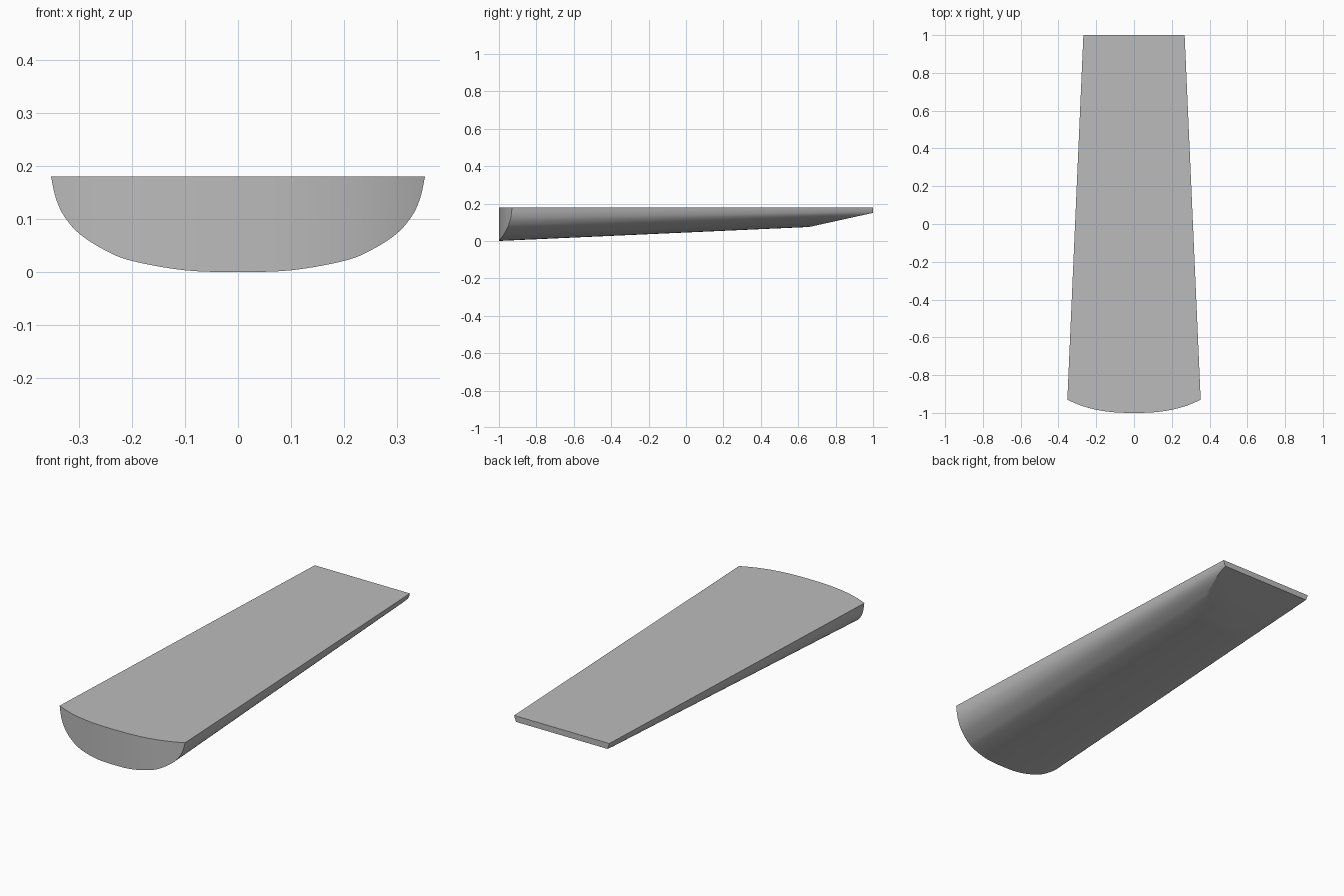
import bpy
import bmesh
import math
from mathutils import Vector

if "Cube" in bpy.data.objects:
    bpy.data.objects.remove(bpy.data.objects["Cube"], do_unlink=True)

TOP = 0.18
RINGS = 10
STEPS = 5

# Half cross-sections (x, z) at the front and the back, from centre to rim
FRONT = [(0, 0), (0.1, 0.003), (0.2, 0.02), (0.25, 0.039), (0.3, 0.07),
         (0.331, 0.105), (0.347, 0.14), (0.356, TOP)]
BACK = [(0, 0.09), (0.086, 0.092), (0.163, 0.105), (0.202, 0.117), (0.235, 0.132),
        (0.254, 0.147), (0.263, 0.164), (0.268, TOP)]


def smooth_section(half):
    """Mirror a half section and resample it as a smooth curve."""
    pts = [Vector((-x, z)) for x, z in reversed(half[1:])] + [Vector(p) for p in half]
    ext = [2 * pts[0] - pts[1]] + pts + [2 * pts[-1] - pts[-2]]
    out = []
    for a, b, c, d in zip(ext, ext[1:], ext[2:], ext[3:]):
        for k in range(STEPS):
            t = k / STEPS
            out.append(0.5 * (2 * b + (c - a) * t + (2 * a - 5 * b + 4 * c - d) * t ** 2
                              + (3 * b - a - 3 * c + d) * t ** 3))
    return out + [pts[-1]]


def material(name, colour):
    mat = bpy.data.materials.new(name)
    mat.use_nodes = True
    mat.diffuse_color = colour
    mat.node_tree.nodes["Principled BSDF"].inputs["Base Color"].default_value = colour
    return mat


# Tapered body with a bowed front wall and a flat top
bm = bmesh.new()
lower, upper = [], []
sections = list(zip(smooth_section(FRONT), smooth_section(BACK)))
for r in range(RINGS + 1):
    low, up = [], []
    for f, b in sections:
        start = -1 + 0.07 * (abs(f.x) / 0.356) ** 2.5
        y = start + (1 - start) * r / RINGS
        p = f.lerp(b, (y + 1) / 2)
        low.append(bm.verts.new((p.x, y, p.y)))
        up.append(bm.verts.new((p.x, y, TOP)))
    lower.append(low)
    upper.append(up)


def strip(row_a, row_b):
    for i in range(len(row_a) - 1):
        bm.faces.new((row_a[i], row_a[i + 1], row_b[i + 1], row_b[i]))


for r in range(RINGS):
    strip(lower[r + 1], lower[r])
    strip(upper[r], upper[r + 1])
strip(lower[0], upper[0])
strip(upper[-1], lower[-1])
bmesh.ops.remove_doubles(bm, verts=bm.verts[:], dist=0.0001)

# Sloped flat cut under the back end
bmesh.ops.bisect_plane(bm, geom=bm.verts[:] + bm.edges[:] + bm.faces[:], dist=0.00001,
                       plane_co=(0, 1, 0.15), plane_no=(0, 0.075, -0.34), clear_outer=True)
bmesh.ops.holes_fill(bm, edges=[e for e in bm.edges if e.is_boundary], sides=0)
bmesh.ops.recalc_face_normals(bm, faces=bm.faces[:])

mesh = bpy.data.meshes.new("tapered_body")
bm.to_mesh(mesh)
bm.free()
body = bpy.data.objects.new("tapered_body", mesh)
bpy.context.collection.objects.link(body)
mesh.materials.append(material("plain grey", (0.5, 0.5, 0.5, 1)))

bpy.ops.object.select_all(action="DESELECT")
body.select_set(True)
bpy.context.view_layer.objects.active = body
bpy.ops.object.shade_smooth_by_angle(angle=math.radians(25))
